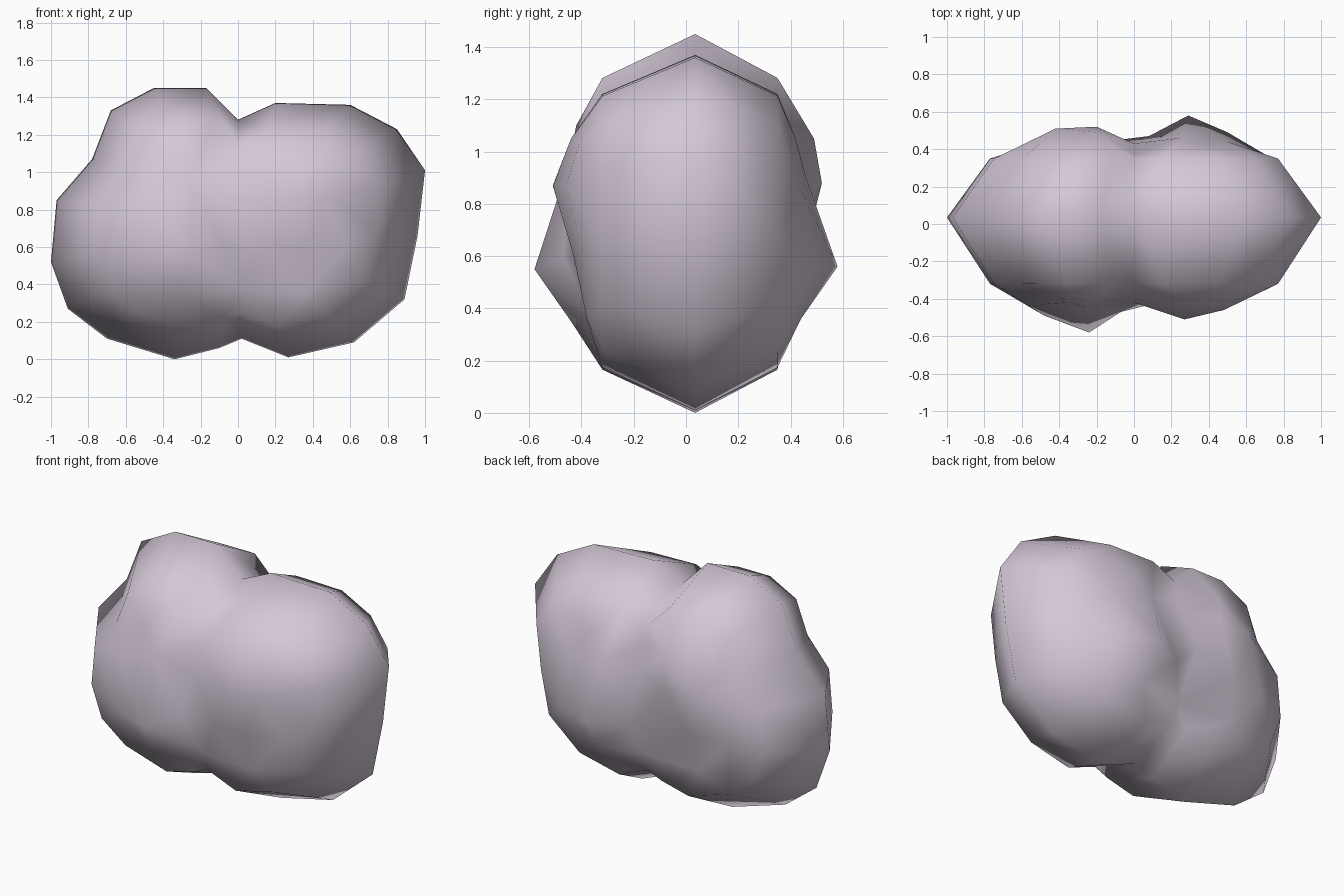
import bpy, bmesh
from mathutils import Vector
from mathutils.geometry import delaunay_2d_cdt

if "Cube" in bpy.data.objects:
    bpy.data.objects.remove(bpy.data.objects["Cube"])

# Widest outline of the boulder, seen from the front (x, z)
RIM = [(-1, .52), (-.97, .85), (-.78, 1.07), (-.68, 1.33), (-.45, 1.45),
       (-.17, 1.45), (0, 1.28), (.2, 1.37), (.6, 1.36), (.85, 1.23),
       (1, 1.01), (.96, .66), (.89, .32), (.62, .09), (.27, .01),
       (.02, .11), (-.1, .06), (-.34, 0), (-.7, .11), (-.91, .27)]

# Bumps and hollows on each side (x, z, y)
FRONT = [(-.24, .55, -.58), (-.48, .55, -.49), (-.5, .85, -.43), (-.25, .95, -.45),
         (-.35, 1.1, -.42), (-.07, .6, -.47), (-.3, .35, -.44), (0, .85, -.42),
         (.02, .37, -.36), (.13, .6, -.42), (.27, .87, -.51), (.48, .87, -.46),
         (.3, 1.05, -.44), (.54, 1.03, -.41), (.35, .6, -.43), (.58, .6, -.39),
         (.35, .36, -.38), (0, 1.03, -.38)]
BACK = [(.29, .56, .58), (.5, .56, .49), (.08, .55, .47), (.3, .36, .44),
        (.5, .85, .44), (-.2, .88, .52), (-.42, .88, .51), (-.2, 1.05, .49),
        (-.5, 1.0, .43), (-.08, .7, .45), (0, .9, .43), (.25, .9, .46),
        (.35, 1.05, .42), (-.35, .6, .45), (-.58, .6, .41), (-.35, .36, .39),
        (0, .36, .38), (0, 1.05, .37)]

bm = bmesh.new()
n = len(RIM)
rim = [bm.verts.new((x, .035, z)) for x, z in RIM]


def add_side(ring_y, bumps):
    """Bevel in from the rim, then fill the inset ring through the bumps."""
    ring = [(x * .77, .72 + (z - .72) * .77) for x, z in RIM]
    verts = [bm.verts.new((x, ring_y, z)) for x, z in ring]
    for i in range(n):
        j = (i + 1) % n
        bm.faces.new((rim[i], rim[j], verts[j], verts[i]))
    verts += [bm.verts.new((x, y, z)) for x, z, y in bumps]
    flat = [Vector(p) for p in ring] + [Vector((x, z)) for x, z, y in bumps]
    edges = [(i, (i + 1) % n) for i in range(n)]
    out = delaunay_2d_cdt(flat, edges, [], 1, 1e-5)
    for tri in out[2]:
        bm.faces.new([verts[out[3][k][0]] for k in tri])


add_side(-.32, FRONT)
add_side(.35, BACK)
bmesh.ops.recalc_face_normals(bm, faces=bm.faces)
for f in bm.faces:
    f.smooth = True

mesh = bpy.data.meshes.new("boulder")
bm.to_mesh(mesh)
bm.free()
boulder = bpy.data.objects.new("boulder", mesh)
bpy.context.collection.objects.link(boulder)

stone = bpy.data.materials.new("pale lavender stone")
stone.diffuse_color = (.66, .58, .68, 1)
stone.use_nodes = True
stone.node_tree.nodes["Principled BSDF"].inputs["Base Color"].default_value = stone.diffuse_color
mesh.materials.append(stone)
